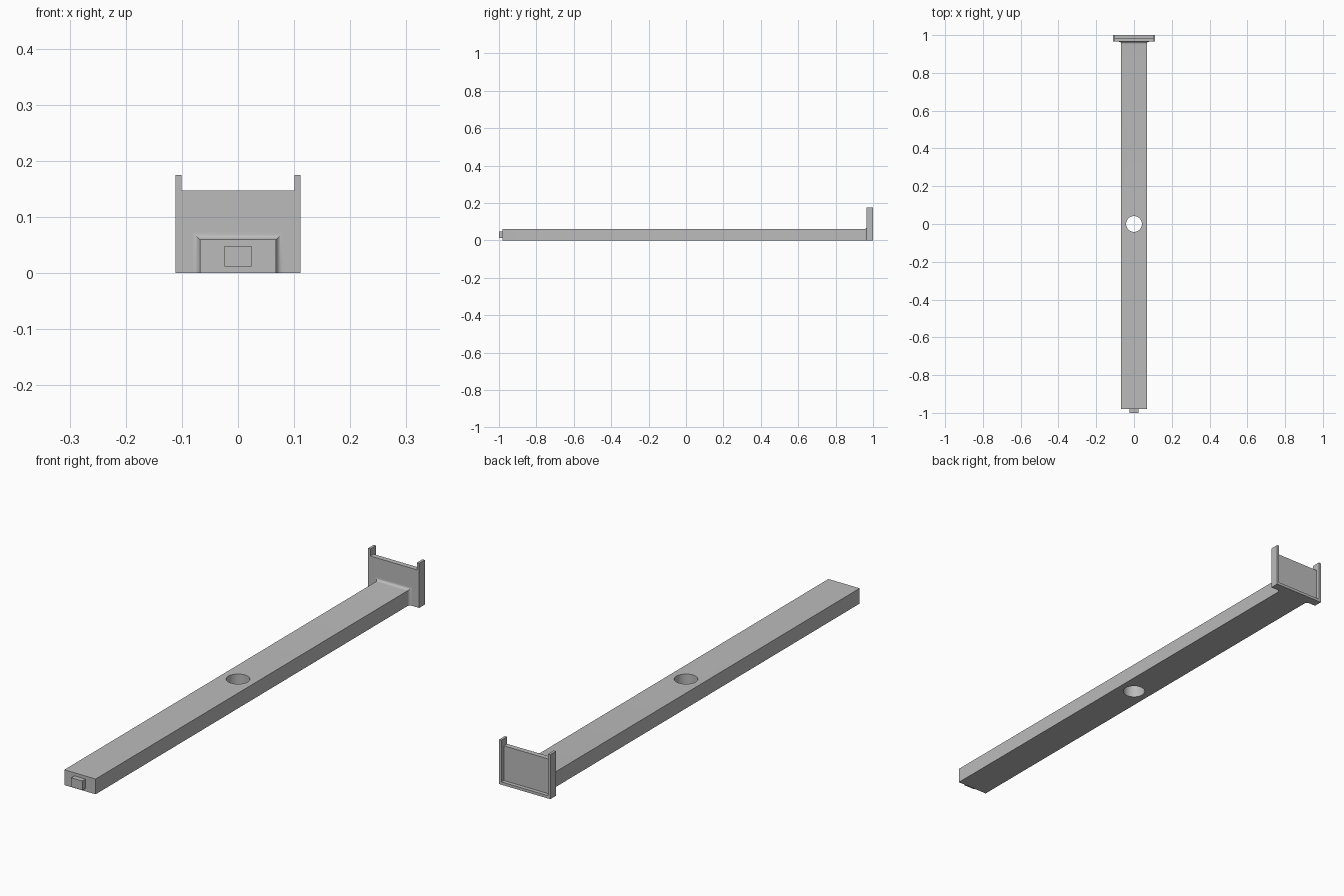
import bpy, bmesh, math

cube = bpy.data.objects.get("Cube")
if cube:
    bpy.data.objects.remove(cube, do_unlink=True)

grey = bpy.data.materials.new("plain_grey")
grey.use_nodes = True
colour = (0.5, 0.5, 0.5, 1)
grey.diffuse_color = colour
grey.node_tree.nodes["Principled BSDF"].inputs["Base Color"].default_value = colour


def loft(name, rings):
    """Join matching rings of points with side faces and cap both ends."""
    bm = bmesh.new()
    loops = [[bm.verts.new(p) for p in ring] for ring in rings]
    n = len(loops[0])
    for a, b in zip(loops, loops[1:]):
        for i in range(n):
            j = (i + 1) % n
            bm.faces.new((a[i], a[j], b[j], b[i]))
    bm.faces.new(loops[0])
    bm.faces.new(loops[-1])
    bmesh.ops.recalc_face_normals(bm, faces=bm.faces)
    mesh = bpy.data.meshes.new(name)
    bm.to_mesh(mesh)
    bm.free()
    mesh.materials.append(grey)
    obj = bpy.data.objects.new(name, mesh)
    bpy.context.collection.objects.link(obj)
    return obj


def rectangle(x0, x1, z0, z1, y):
    return [(x0, y, z0), (x1, y, z0), (x1, y, z1), (x0, y, z1)]


def box(name, x0, x1, y0, y1, z0, z1):
    return loft(name, [rectangle(x0, x1, z0, z1, y) for y in (y0, y1)])


def cut(obj, cutter):
    cutter.hide_render = True
    mod = obj.modifiers.new("cut", 'BOOLEAN')
    mod.operation = 'DIFFERENCE'
    mod.solver = 'EXACT'
    mod.object = cutter
    bpy.context.view_layer.objects.active = obj
    bpy.ops.object.modifier_apply(modifier=mod.name)
    bpy.data.objects.remove(cutter, do_unlink=True)


# Long beam whose far end flares in a concave fillet into the end plate
half, height, plate_y, radius = 0.068, 0.06, 0.965, 0.012
sections = [(-0.98, 0)]
for k in range(9):
    a = math.radians(90) * k / 8
    sections.append((plate_y - radius * (1 - math.sin(a)), radius * (1 - math.cos(a))))
sections.append((plate_y + 0.003, radius))
beam = loft("beam", [rectangle(-half - o, half + o, 0, height + o, y)
                     for y, o in sections])

# Round through hole in the middle of the beam
bpy.ops.mesh.primitive_cylinder_add(vertices=64, radius=0.042, depth=0.4)
cut(beam, bpy.context.object)

# Small locating tab on the near end
tab = box("end_tab", -0.024, 0.024, -1, -0.975, 0.012, 0.048)

# End plate with two upright prongs and a recess open at the top of its back
outer, inner, top, prong = 0.111, 0.101, 0.147, 0.175
outline = [(-outer, 0), (outer, 0), (outer, prong), (inner, prong),
           (inner, top), (-inner, top), (-inner, prong), (-outer, prong)]
plate = loft("end_plate", [[(x, y, z) for x, z in outline] for y in (plate_y, 1)])
cut(plate, box("recess_cutter", -inner, inner, 0.985, 1.1, 0.011, 0.3))

# Smooth the curved surfaces and keep the edges sharp
bpy.ops.object.select_all(action='DESELECT')
for obj in (beam, tab, plate):
    obj.select_set(True)
bpy.context.view_layer.objects.active = beam
bpy.ops.object.shade_smooth_by_angle(angle=math.radians(30))
